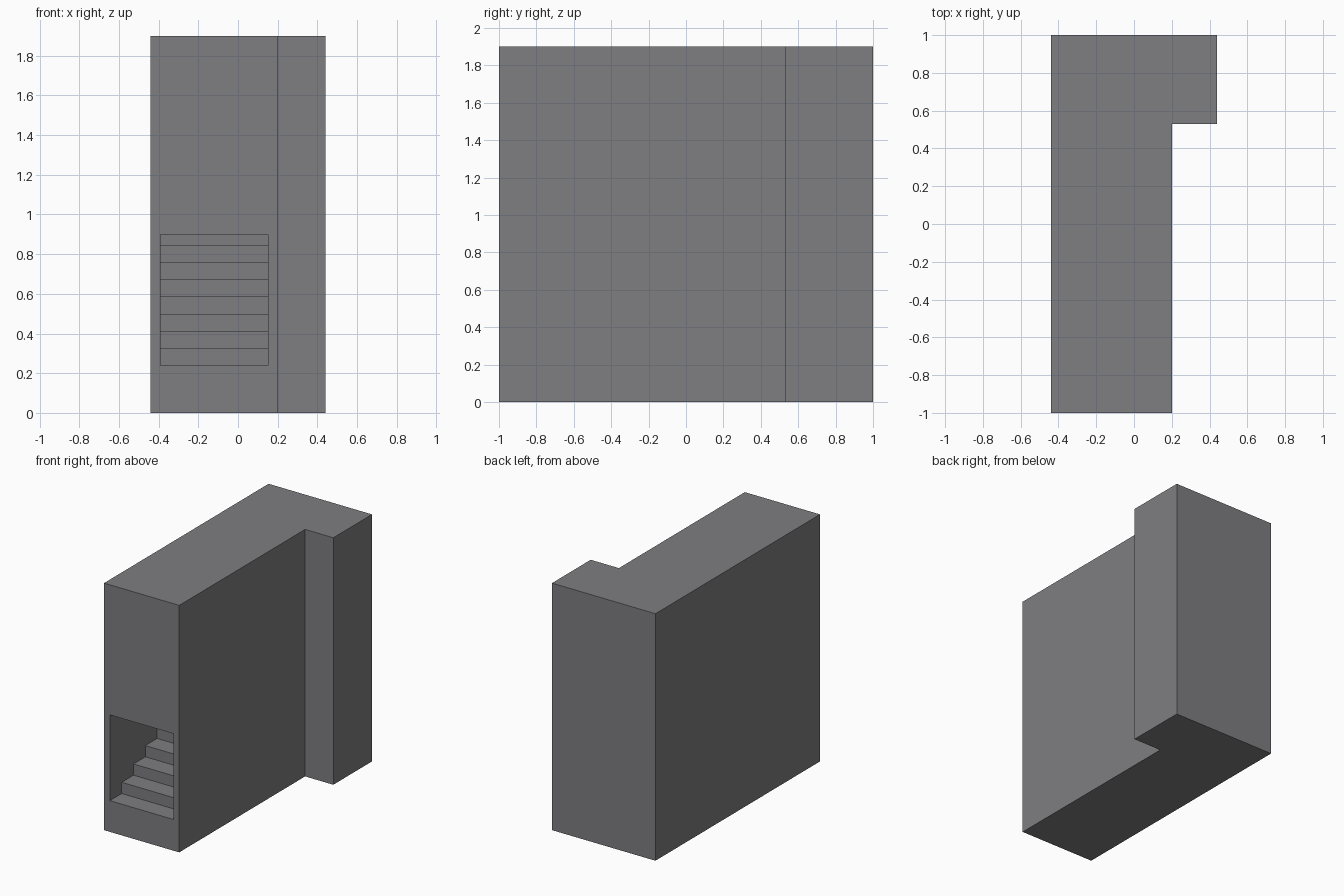
import bpy
import bmesh
from mathutils import Vector

if "Cube" in bpy.data.objects:
    bpy.data.objects.remove(bpy.data.objects["Cube"])

STEPS = 11
Y0, Y1 = -1.0, 0.58        # stair start and landing edge
Z0, Z1 = 0.24, 1.19        # bottom tread and landing height
HEADROOM = 0.66

grey = bpy.data.materials.new("stone_grey")
grey.diffuse_color = (0.21, 0.205, 0.215, 1)
grey.use_nodes = True
grey.node_tree.nodes["Principled BSDF"].inputs["Base Color"].default_value = grey.diffuse_color


def prism(name, points, direction):
    """Extrude a closed flat outline into a solid."""
    bm = bmesh.new()
    face = bm.faces.new([bm.verts.new(p) for p in points])
    out = bmesh.ops.extrude_face_region(bm, geom=[face])
    verts = [v for v in out["geom"] if isinstance(v, bmesh.types.BMVert)]
    bmesh.ops.translate(bm, vec=Vector(direction), verts=verts)
    bmesh.ops.recalc_face_normals(bm, faces=bm.faces)
    mesh = bpy.data.meshes.new(name)
    bm.to_mesh(mesh)
    bm.free()
    mesh.materials.append(grey)
    obj = bpy.data.objects.new(name, mesh)
    bpy.context.collection.objects.link(obj)
    return obj


def cut(target, cutter):
    """Subtract the cutter, then discard it."""
    cutter.hide_render = True
    mod = target.modifiers.new("cut", "BOOLEAN")
    mod.operation = "DIFFERENCE"
    mod.solver = "EXACT"
    mod.object = cutter
    bpy.context.view_layer.objects.active = target
    bpy.ops.object.modifier_apply(modifier=mod.name)
    bpy.data.objects.remove(cutter, do_unlink=True)


# L-shaped outer block
outline = [(-0.44, -1), (0.20, -1), (0.20, 0.53), (0.44, 0.53), (0.44, 1), (-0.44, 1)]
block = prism("stairwell_block", [(x, y, 0) for x, y in outline], (0, 0, 1.9))

# Stair passage: stepped floor, landing and sloped ceiling
run, rise = (Y1 - Y0) / STEPS, (Z1 - Z0) / STEPS
profile = [(Y0 - 0.1, Z0)]
for i in range(STEPS):
    y = Y0 + run * (i + 1)
    profile += [(y, Z0 + rise * i), (y, Z0 + rise * (i + 1))]
profile += [(0.95, Z1), (0.95, Z1 + HEADROOM), (Y1, Z1 + HEADROOM),
            (Y0, Z0 + HEADROOM), (Y0 - 0.1, Z0 + HEADROOM)]
cut(block, prism("passage_cutter", [(-0.39, y, z) for y, z in profile], (0.54, 0, 0)))

# Landing alcove turning to the right
alcove = [(0.10, Y1), (0.39, Y1), (0.39, 0.95), (0.10, 0.95)]
cut(block, prism("alcove_cutter", [(x, y, Z1) for x, y in alcove], (0, 0, HEADROOM)))
